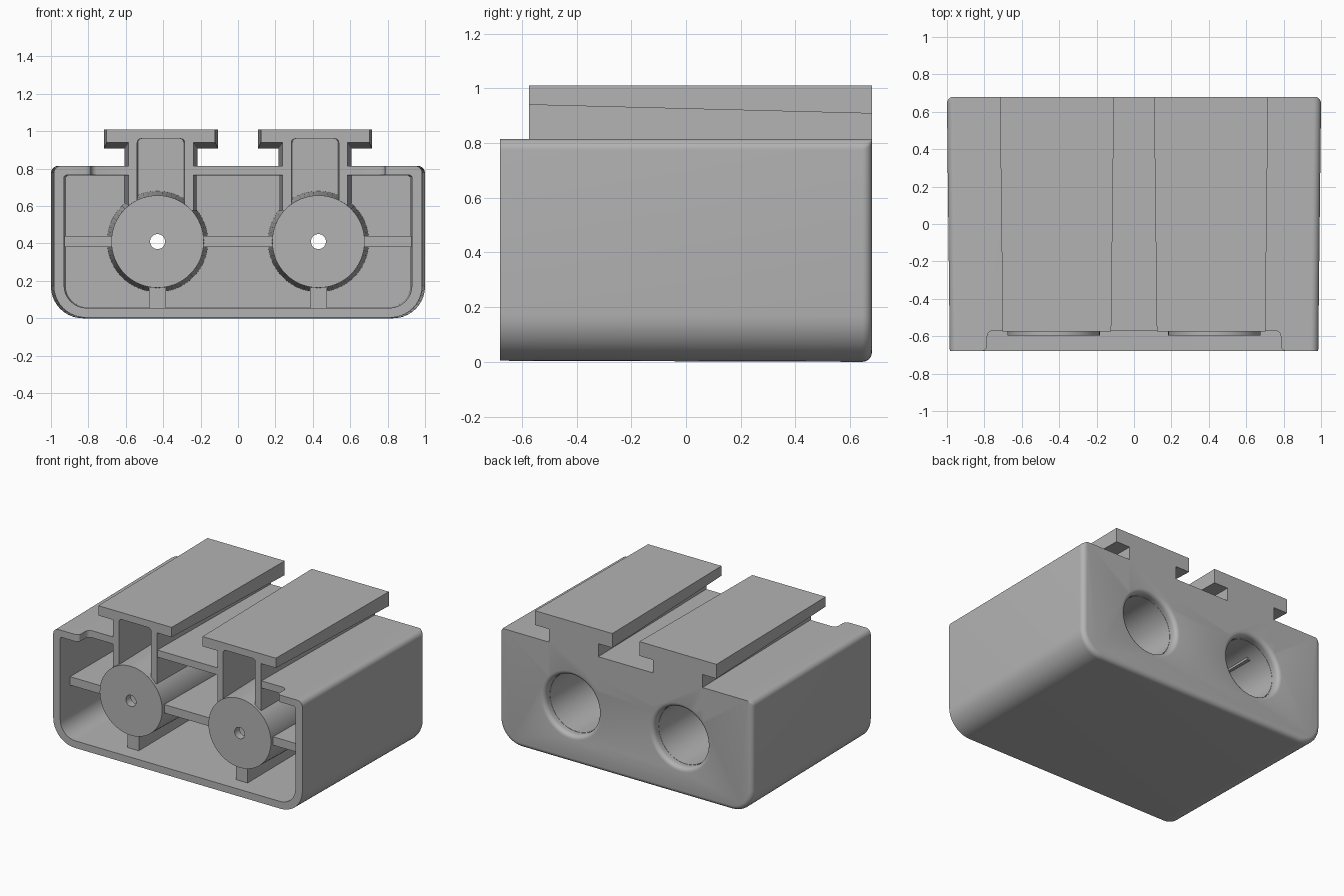
import bpy, bmesh
from math import sin, cos, pi, radians

if "Cube" in bpy.data.objects:
    bpy.data.objects.remove(bpy.data.objects["Cube"])

grey = bpy.data.materials.new("plain grey")
grey.use_nodes = True
colour = (0.45, 0.45, 0.45, 1)
grey.diffuse_color = colour
grey.node_tree.nodes["Principled BSDF"].inputs["Base Color"].default_value = colour

RAIL_X, TUBE_X, TUBE_Z = 0.412, 0.43, 0.41
FRONT, BACK, TOP = -0.68, 0.68, 0.815
RAIL_FRONT = -0.575


def finish(name, bm):
    bmesh.ops.recalc_face_normals(bm, faces=bm.faces)
    mesh = bpy.data.meshes.new(name)
    bm.to_mesh(mesh)
    bm.free()
    mesh.materials.append(grey)
    ob = bpy.data.objects.new(name, mesh)
    bpy.context.collection.objects.link(ob)
    return ob


def loft(name, rings, capped=True):
    """Skin closed rings of points; join first to last when not capped."""
    bm = bmesh.new()
    loops = [[bm.verts.new(p) for p in ring] for ring in rings]
    pairs = list(zip(loops, loops[1:]))
    if capped:
        bm.faces.new(loops[0])
        bm.faces.new(loops[-1])
    else:
        pairs.append((loops[-1], loops[0]))
    for a, b in pairs:
        for i in range(len(a)):
            j = (i + 1) % len(a)
            bm.faces.new((a[i], a[j], b[j], b[i]))
    return finish(name, bm)


def rounded(y, half, z0, z1, r_low, r_high, steps=10):
    """Rounded rectangle across x and z at depth y."""
    corners = ((half, z0, r_low, -1, 1), (half, z1, r_high, 1, 1),
               (-half, z1, r_high, 1, -1), (-half, z0, r_low, -1, -1))
    pts = []
    for k, (x, z, r, up, side) in enumerate(corners):
        for i in range(steps + 1):
            a = (k - 1) * pi / 2 + i * pi / 2 / steps
            pts.append((x - side * r + r * cos(a), y, z - up * r + r * sin(a)))
    return pts


def lathe(name, x, profile, capped, steps=64):
    """Turn (radius, y) points around a tube's axis."""
    return loft(name, [[(x + r * cos(i * 2 * pi / steps), y,
                         TUBE_Z + r * sin(i * 2 * pi / steps))
                        for i in range(steps)] for r, y in profile], capped)


def box(name, x0, x1, y0, y1, z0, z1):
    return loft(name, [[(x0, y, z0), (x1, y, z0), (x1, y, z1), (x0, y, z1)]
                       for y in (y0, y1)])


def combine(target, other, operation):
    mod = target.modifiers.new("combine", "BOOLEAN")
    mod.operation, mod.solver, mod.object = operation, "EXACT", other
    bpy.context.view_layer.objects.active = target
    bpy.ops.object.modifier_apply(modifier=mod.name)
    bpy.data.objects.remove(other)


def rail_section(y, flange, stem, under):
    right = [(stem, 0.575), (stem, under), (flange, under), (flange, 1.01)]
    return right + [(-x, z) for x, z in reversed(right)], y


# housing: tapered block with rounded back edges
rings = [rounded(FRONT, 0.985, 0.004, TOP, 0.17, 0.04)]
R = 0.035
for i in range(7):
    a = i * pi / 12
    t = R * (1 - cos(a))
    rings.append(rounded(BACK - R + R * sin(a), 1 - t, t, TOP, 0.17 - t, 0.04 - t))
housing = loft("housing", rings)

# hollow open to the front
combine(housing, loft("hollow", [rounded(-0.72, 0.93, 0.055, 0.765, 0.12, 0.012),
                                 rounded(0.6, 0.92, 0.06, 0.762, 0.11, 0.012)]),
        "DIFFERENCE")

# relief along the front of the top wall, with eased corners
edge = [(0.815, -0.72), (0.815, FRONT)]
edge += [(0.815 - 0.03 * sin(a), -0.65 - 0.03 * cos(a)) for a in (pi / 6, pi / 3, pi / 2)]
edge += [(0.755 + 0.03 * cos(a), -0.6 + 0.03 * sin(a)) for a in (0, pi / 6, pi / 3, pi / 2)]
edge += [(-x, y) for x, y in reversed(edge)]
combine(housing, loft("relief", [[(x, y, z) for x, y in edge] for z in (0.7, 0.9)]),
        "DIFFERENCE")

# T-shaped rails with hollow stems
for side in (-1, 1):
    sections = (rail_section(RAIL_FRONT, 0.29, 0.173, 0.94),
                rail_section(BACK, 0.305, 0.195, 0.908))
    rail = loft("rail", [[(side * RAIL_X + x, y, z) for x, z in pts]
                         for pts, y in sections])
    combine(housing, rail, "UNION")
for side in (-1, 1):
    rings = [rounded(y, w, 0.45, 0.96, 0.01, 0.02, 4) for y, w in ((-0.62, 0.127), (0.6, 0.12))]
    slot = loft("slot", [[(x + side * RAIL_X, y, z) for x, y, z in r] for r in rings])
    combine(housing, slot, "DIFFERENCE")

# round mouths through the back wall
for side in (-1, 1):
    mouth = [(0.21, 0.5), (0.212, 0.64)]
    mouth += [(0.242 - 0.03 * cos(a), 0.65 + 0.03 * sin(a))
              for a in (0, pi / 8, pi / 4, 3 * pi / 8, pi / 2)]
    mouth.append((0.242, 0.75))
    combine(housing, lathe("mouth", side * TUBE_X, mouth, True), "DIFFERENCE")

parts = [housing]

# tubes closed at the front around a pin hole, and their ribs
tube = [(0.04, -0.595), (0.247, -0.595), (0.27, 0.62),
        (0.21, 0.62), (0.2, -0.54), (0.04, -0.54)]
for name, side in (("right", -1), ("left", 1)):
    x = side * TUBE_X
    parts.append(lathe(name + "_tube", x, tube, False))
    parts.append(box(name + "_foot_rib", x - 0.045, x + 0.045, -0.57, 0.62, 0.04, 0.18))
    inner, outer = sorted((side * 0.66, side * 0.94))
    parts.append(box(name + "_side_rib", inner, outer, -0.57, 0.62, 0.38, 0.44))
parts.append(box("middle_rib", -0.2, 0.2, -0.57, 0.62, 0.38, 0.44))

# smooth the curves and keep the edges crisp
bpy.ops.object.select_all(action="DESELECT")
for part in parts:
    part.select_set(True)
bpy.context.view_layer.objects.active = housing
bpy.ops.object.shade_smooth_by_angle(angle=radians(30))
